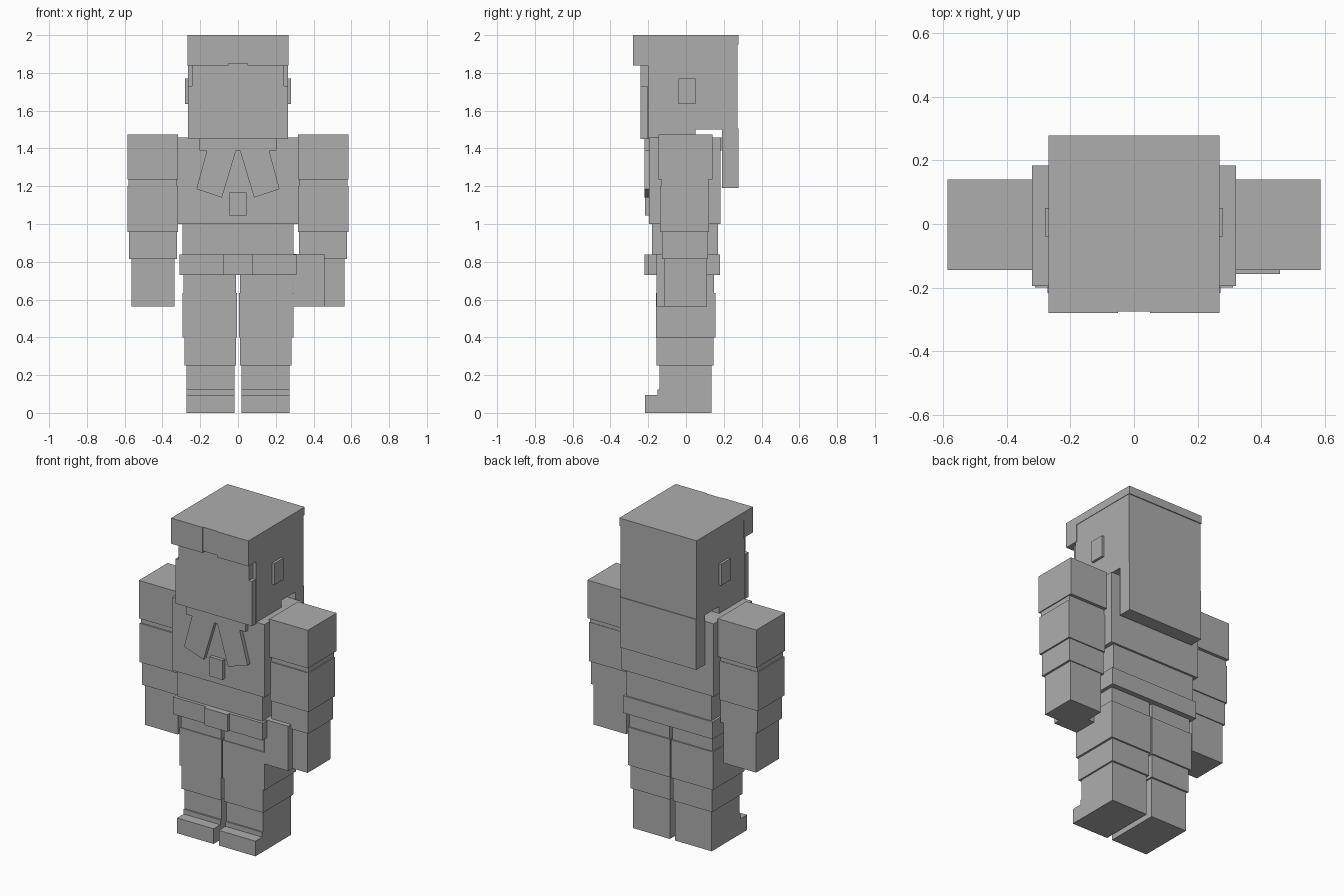
import bpy

grey = bpy.data.materials.new("plain grey")
grey.diffuse_color = (0.42, 0.42, 0.42, 1)


def make(name, verts, faces):
    mesh = bpy.data.meshes.new(name)
    mesh.from_pydata(verts, [], faces)
    mesh.materials.append(grey)
    ob = bpy.data.objects.new(name, mesh)
    bpy.context.collection.objects.link(ob)
    return ob


def prism(name, outline, y0, y1):
    """Extrude a front-view (x, z) outline, counter-clockwise from the front."""
    n = len(outline)
    verts = [(x, y, z) for y in (y0, y1) for x, z in outline]
    faces = [tuple(range(n)), tuple(range(2 * n - 1, n - 1, -1))]
    faces += [(i, i + n, (i + 1) % n + n, (i + 1) % n) for i in range(n)]
    return make(name, verts, faces)


def box(name, x0, x1, y0, y1, z0, z1):
    return prism(name, [(x0, z0), (x1, z0), (x1, z1), (x0, z1)], y0, y1)


def pair(name, x0, x1, *rest):
    box("right_" + name, x0, x1, *rest)
    box("left_" + name, -x1, -x0, *rest)


# Head and hair
box("face", -0.243, 0.243, -0.24, 0.0, 1.45, 1.85)
pair("cheek", 0.235, 0.265, -0.24, -0.205, 1.45, 1.73)
box("head_front_half", -0.265, 0.265, -0.20, 0.05, 1.45, 1.96)
box("head_back_half", -0.265, 0.265, 0.05, 0.272, 1.50, 1.96)
box("hair_top", -0.268, 0.268, -0.272, 0.278, 1.95, 2.0)
pair("fringe", 0.05, 0.268, -0.28, -0.19, 1.84, 2.0)
box("fringe_middle", -0.05, 0.05, -0.275, -0.19, 1.85, 2.0)
box("long_back_hair", -0.265, 0.265, 0.19, 0.277, 1.19, 1.505)
pair("ear", 0.255, 0.28, -0.04, 0.05, 1.635, 1.77)

# Torso
box("chest", -0.32, 0.32, -0.195, 0.183, 1.0, 1.457)
box("waist", -0.295, 0.295, -0.18, 0.17, 0.78, 1.0)
box("belt", -0.31, 0.31, -0.20, 0.18, 0.73, 0.838)
box("buckle", -0.08, 0.08, -0.22, -0.195, 0.73, 0.838)
box("collar", -0.205, 0.205, -0.22, 0.19, 1.39, 1.457)
lapel = [(-0.22, 1.185), (-0.085, 1.14), (-0.01, 1.39), (-0.165, 1.39)]
prism("left_lapel", lapel, -0.22, -0.19)
prism("right_lapel", [(-x, z) for x, z in reversed(lapel)], -0.22, -0.19)
box("pendant", -0.045, 0.045, -0.217, -0.19, 1.045, 1.167)
box("hip_pouch", 0.295, 0.458, -0.157, 0.0, 0.562, 0.842)

# Arms
pair("shoulder", 0.318, 0.586, -0.145, 0.14, 1.235, 1.473)
pair("arm_joint", 0.322, 0.58, -0.13, 0.12, 1.19, 1.24)
pair("upper_arm", 0.318, 0.586, -0.137, 0.123, 0.958, 1.202)
pair("forearm", 0.322, 0.576, -0.127, 0.116, 0.815, 0.958)
pair("hand", 0.337, 0.563, -0.115, 0.11, 0.562, 0.815)

# Legs
pair("upper_thigh", 0.01, 0.288, -0.155, 0.147, 0.63, 0.74)
pair("thigh", 0.004, 0.295, -0.16, 0.155, 0.398, 0.636)
pair("shin", 0.01, 0.282, -0.155, 0.145, 0.252, 0.398)
pair("boot", 0.018, 0.272, -0.14, 0.134, 0.0, 0.252)
pair("boot_instep", 0.018, 0.272, -0.15, 0.0, 0.0, 0.125)
pair("boot_toe", 0.018, 0.272, -0.216, -0.13, 0.0, 0.095)
